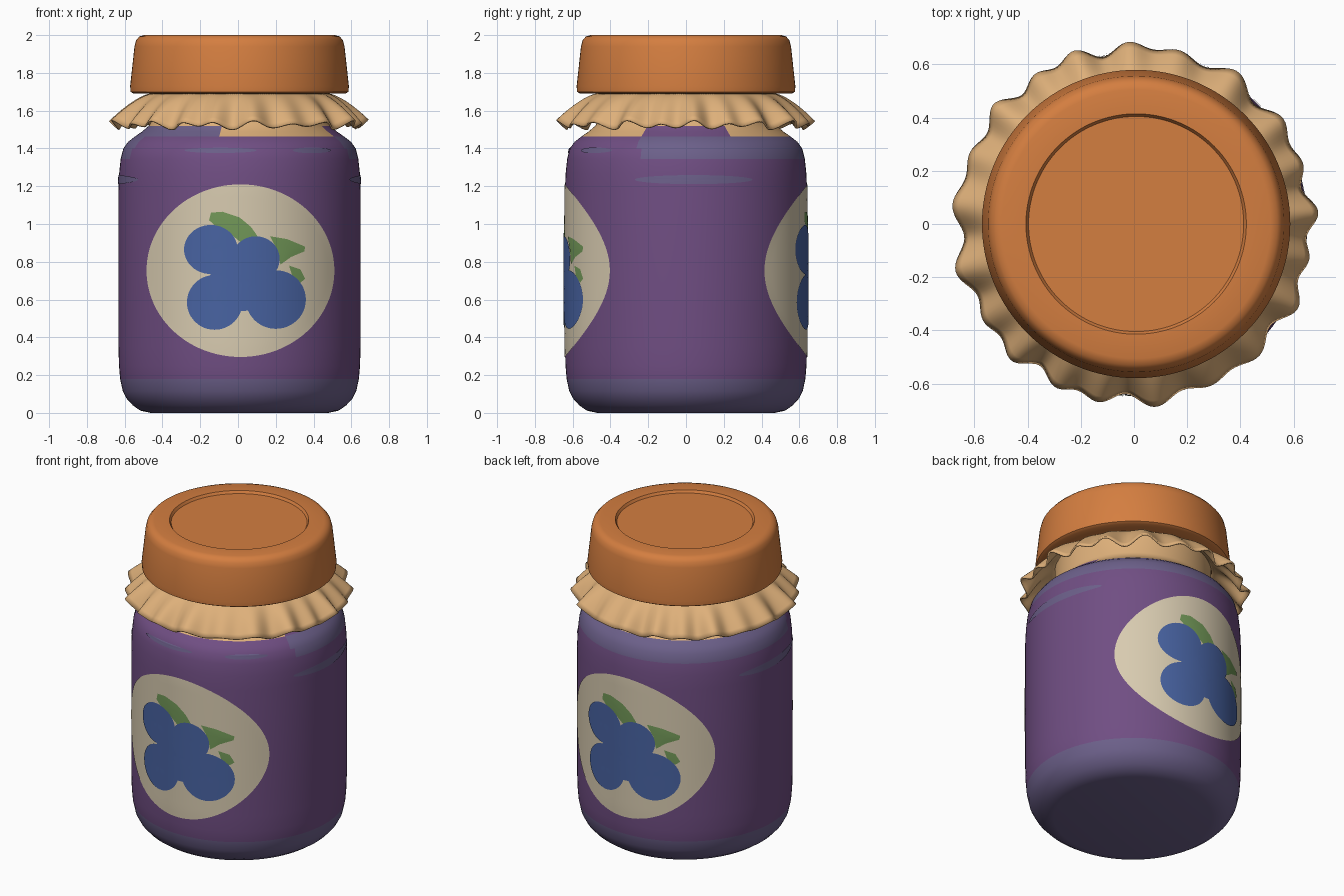
import bpy, bmesh, math

if "Cube" in bpy.data.objects:
    bpy.data.objects.remove(bpy.data.objects["Cube"])

CX = 0.008   # the jar sits a hair right of centre
TAU = 2 * math.pi


def material(name, r, g, b):
    m = bpy.data.materials.new(name)
    lin = [((c / 255 + 0.055) / 1.055) ** 2.4 for c in (r, g, b)]
    m.diffuse_color = (*lin, 1)
    m.use_nodes = True
    m.node_tree.nodes["Principled BSDF"].inputs["Base Color"].default_value = m.diffuse_color
    return m


PURPLE = material("jam purple", 112, 78, 131)
GLASS = material("glass lilac", 108, 96, 138)
CREAM = material("label cream", 216, 203, 176)
BLUE = material("berry blue", 72, 99, 162)
GREEN = material("leaf green", 114, 152, 88)
ORANGE = material("lid orange", 212, 126, 64)
TAN = material("cloth tan", 222, 176, 122)


def make_object(name, verts, faces, mats, angle=40):
    me = bpy.data.meshes.new(name)
    me.from_pydata(verts, [], faces)
    for m in mats:
        me.materials.append(m)
    ob = bpy.data.objects.new(name, me)
    bpy.context.collection.objects.link(ob)
    bpy.ops.object.select_all(action='DESELECT')
    ob.select_set(True)
    bpy.context.view_layer.objects.active = ob
    bpy.ops.object.shade_smooth_by_angle(angle=math.radians(angle))
    return ob


def lathe(name, profile, mats, n=128, angle=40):
    """Revolve (r, z) points listed from bottom to top on the outside."""
    verts = [(CX + r * math.cos(TAU * i / n), r * math.sin(TAU * i / n), z)
             for r, z in profile for i in range(n)]
    faces = [(k * n + i, k * n + (i + 1) % n, (k + 1) * n + (i + 1) % n, (k + 1) * n + i)
             for k in range(len(profile) - 1) for i in range(n)]
    last = (len(profile) - 1) * n
    faces.append(tuple(reversed(range(n))))
    faces.append(tuple(range(last, last + n)))
    return make_object(name, verts, faces, mats, angle)


# Jar body
BODY = [(0.47, 0.0), (0.525, 0.012), (0.565, 0.04), (0.597, 0.075), (0.618, 0.115),
        (0.632, 0.18), (0.638, 0.25), (0.641, 0.35), (0.641, 1.18), (0.637, 1.27),
        (0.629, 1.345), (0.615, 1.40), (0.59, 1.435), (0.555, 1.462), (0.515, 1.49),
        (0.48, 1.52), (0.465, 1.55), (0.465, 1.70)]
body = lathe("jar_body", BODY, [PURPLE, GLASS, TAN])
for p in body.data.polygons:
    x, y, z = p.center
    if z < 0.18:
        p.material_index = 1                       # bare glass foot
    elif z > 1.53:
        p.material_index = 2                       # cloth gathered at the neck
    elif z > 1.462:                                # shoulder under the cloth
        if x < -0.1 and y < 0:
            p.material_index = 1
        elif not (x > 0.2 and abs(y) < 0.22):
            p.material_index = 2
    elif z > 1.35 and y > -0.25:
        p.material_index = 1                       # glass shoulder, sides and back

# Lid with shallow round recess
lathe("lid", [(0.45, 1.695), (0.56, 1.69), (0.577, 1.70), (0.579, 1.73), (0.556, 1.94),
              (0.548, 1.972), (0.53, 1.993), (0.505, 2.0), (0.414, 2.0), (0.404, 1.984)],
      [ORANGE], angle=35)

# Ruffled cloth collar
N, ROWS = 288, 10
verts, faces = [], []
for j in range(ROWS + 1):
    t = j / ROWS
    for i in range(N):
        a = TAU * i / N
        w = 0.6 * math.sin(21 * a + 0.9 * math.sin(3 * a)) + 0.4 * math.sin(13 * a + 1)
        s = t ** 1.3
        r = 0.468 + 0.198 * t + 0.028 * s * w
        z = 1.692 - 0.165 * t ** 1.5 + 0.026 * s * w
        verts.append((r * math.cos(a) + CX * (1 - t), r * math.sin(a), z))
for j in range(ROWS):
    for i in range(N):
        k = (i + 1) % N
        faces.append((j * N + i, (j + 1) * N + i, (j + 1) * N + k, j * N + k))
cloth = make_object("cloth_collar", verts, faces, [TAN])
mod = cloth.modifiers.new("thickness", 'SOLIDIFY')
mod.thickness = 0.01


def body_radius(z):
    for (r0, z0), (r1, z1) in zip(BODY, BODY[1:]):
        if z0 <= z <= z1:
            return r0 + (r1 - r0) * (z - z0) / (z1 - z0)
    return BODY[0][0]


def plate(name, outline, mat, lift, turn=0, rings=6):
    """Wrap a flat outline (x, z seen from the front) round the jar, then turn it about z."""
    n = len(outline)
    cx = sum(p[0] for p in outline) / n
    cz = sum(p[1] for p in outline) / n
    flat = [(cx, cz)] + [(cx + (x - cx) * k / rings, cz + (z - cz) * k / rings)
                         for k in range(1, rings + 1) for x, z in outline]
    verts = []
    for x, z in flat:
        r = body_radius(z)
        y = -math.sqrt(r * r - x * x)
        f = (r + lift) / r
        x, y = x * f, y * f
        c, s = math.cos(turn), math.sin(turn)
        verts.append((CX + x * c - y * s, x * s + y * c, z))
    faces = [(0, 1 + i, 1 + (i + 1) % n) for i in range(n)]
    for k in range(rings - 1):
        a, b = 1 + k * n, 1 + (k + 1) * n
        faces += [(a + i, b + i, b + (i + 1) % n, a + (i + 1) % n) for i in range(n)]
    ob = make_object(name, verts, faces, [mat])
    # make every plate face away from the jar
    p = ob.data.polygons[0]
    if p.normal.x * (p.center.x - CX) + p.normal.y * p.center.y < 0:
        ob.data.flip_normals()
    return ob


def oval(x, z, rx, rz, n=48):
    return [(x + rx * math.cos(TAU * i / n), z + rz * math.sin(TAU * i / n)) for i in range(n)]


BERRIES = [(-0.15, 0.865, 0.14, 0.13), (0.085, 0.815, 0.125, 0.12), (-0.13, 0.585, 0.145, 0.145),
           (0.19, 0.60, 0.157, 0.155), (0.02, 0.69, 0.18, 0.15)]
LEAVES = [[(-0.16, 1.02), (-0.15, 1.06), (-0.09, 1.065), (0.0, 1.035), (0.06, 0.985),
           (0.095, 0.935), (0.01, 0.90), (-0.05, 0.95), (-0.12, 0.985)],
          [(0.16, 0.935), (0.25, 0.92), (0.345, 0.88), (0.34, 0.855), (0.27, 0.825),
           (0.215, 0.785), (0.20, 0.86)],
          [(0.26, 0.78), (0.32, 0.76), (0.345, 0.71), (0.32, 0.69), (0.28, 0.715)]]

# Matching labels on front and back
for side, turn in (("front", 0), ("back", math.pi)):
    plate(side + "_label", oval(0.005, 0.753, 0.495, 0.457, 96), CREAM, 0.003, turn, 14)
    for i, leaf in enumerate(LEAVES):
        plate(f"{side}_leaf_{i + 1}", leaf, GREEN, 0.0055, turn, 4)
    for i, b in enumerate(BERRIES):
        plate(f"{side}_berry_{i + 1}", oval(*b), BLUE, 0.008, turn)

# Pale streaks on the glass, right and left sides
for side, turn in (("right", math.pi / 2), ("left", -math.pi / 2)):
    plate(side + "_streak", oval(0.04, 1.235, 0.31, 0.024), GLASS, 0.004, turn, 10)

# Short streaks on the front shoulder
plate("front_streak_left", oval(-0.1, 1.39, 0.19, 0.014), GLASS, 0.005)
plate("front_streak_right", oval(0.38, 1.39, 0.10, 0.015), GLASS, 0.005)
